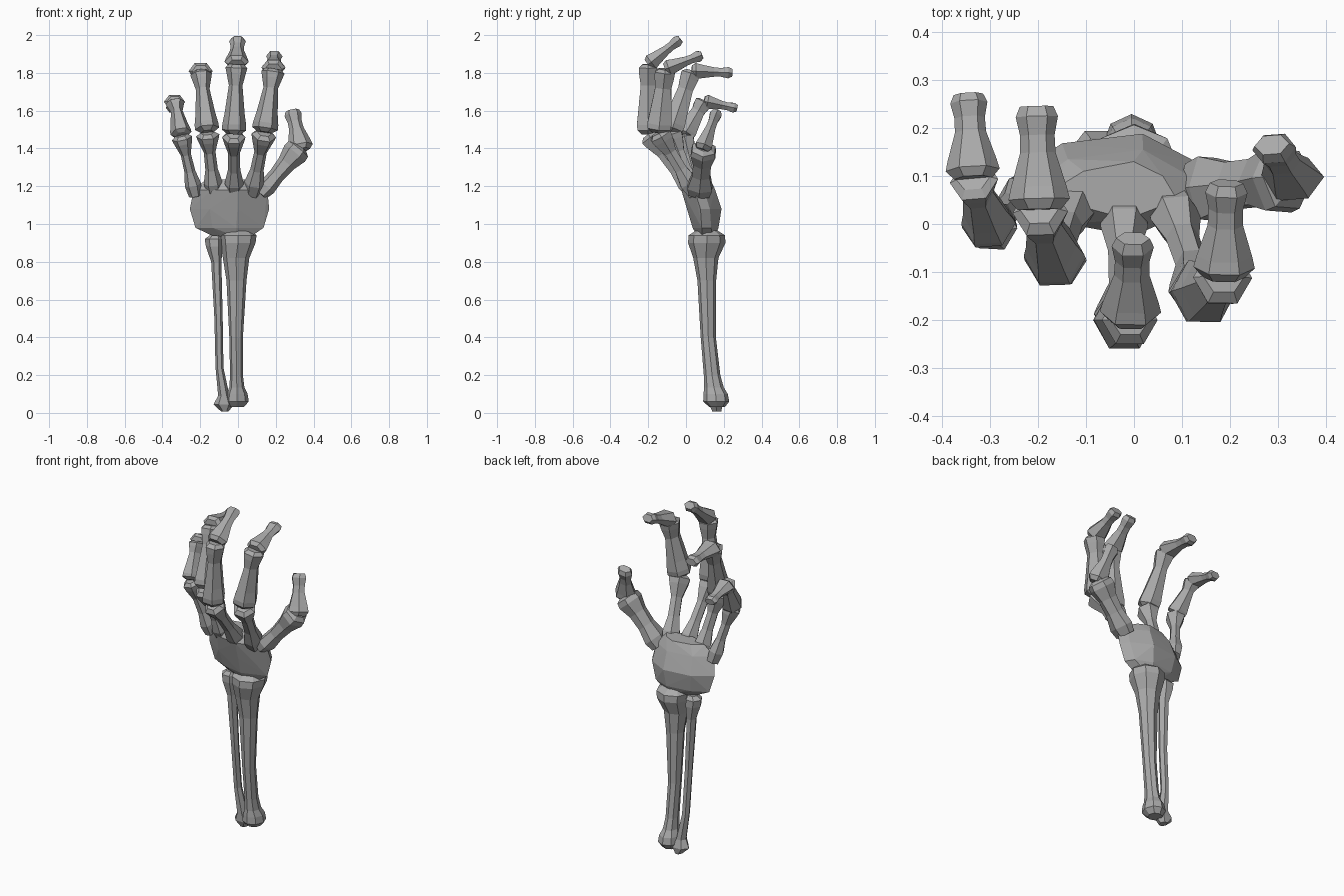
import bpy, bmesh, math
from mathutils import Vector

if "Cube" in bpy.data.objects:
    bpy.data.objects.remove(bpy.data.objects["Cube"])

bone_mat = bpy.data.materials.new("bone_grey")
bone_mat.use_nodes = True
GREY = (0.4, 0.4, 0.4, 1)
bone_mat.diffuse_color = GREY
bone_mat.node_tree.nodes["Principled BSDF"].inputs["Base Color"].default_value = GREY


def finish(name, bm):
    bmesh.ops.recalc_face_normals(bm, faces=bm.faces)
    mesh = bpy.data.meshes.new(name)
    bm.to_mesh(mesh)
    bm.free()
    mesh.materials.append(bone_mat)
    bpy.context.collection.objects.link(bpy.data.objects.new(name, mesh))


def loft(name, rings, side, front, sides=6):
    """Skin a row of (centre, half width, half depth) rings and cap both ends."""
    bm = bmesh.new()
    loops = []
    for centre, w, d in rings:
        loop = []
        for i in range(sides):
            a = math.tau * i / sides
            p = Vector(centre) + side * (w * math.cos(a)) + front * (d * 1.15 * math.sin(a))
            loop.append(bm.verts.new(p))
        loops.append(loop)
    for lo, hi in zip(loops, loops[1:]):
        for i in range(sides):
            j = (i + 1) % sides
            bm.faces.new((lo[i], lo[j], hi[j], hi[i]))
    bm.faces.new(loops[0])
    bm.faces.new(loops[-1])
    finish(name, bm)


# Bone shapes: (position along the bone, half width, half depth)
SHAPES = {
    "metacarpal": [(0, .04, .035), (.18, .05, .045), (.4, .033, .03), (.68, .031, .03),
                   (.87, .054, .05), (.95, .062, .054), (1, .038, .035)],
    "proximal": [(0, .035, .035), (.06, .064, .057), (.14, .063, .06), (.3, .053, .054),
                 (.7, .036, .04), (.86, .05, .048), (.95, .058, .05), (1, .04, .03)],
    "distal": [(0, .045, .03), (.1, .064, .043), (.22, .058, .037), (.55, .037, .025),
               (.72, .036, .023), (.9, .044, .03), (1, .035, .02)],
    "thumb": [(0, .035, .055), (.15, .048, .066), (.4, .042, .048), (.65, .05, .048),
              (.86, .07, .066), (.95, .066, .06), (1, .04, .035)],
}


def bone(name, shape, a, b, scale=1.0):
    a, b = Vector(a), Vector(b)
    axis = (b - a).normalized()
    front = Vector((1, 0, 0)).cross(axis).normalized()
    side = axis.cross(front)
    loft(name, [(a.lerp(b, t), w * scale, d * scale) for t, w, d in SHAPES[shape]], side, front)


# Fingers: size, then base, knuckle, middle joint and tip
FINGERS = {
    "little": (.88, (-.225, .07, 1.15), (-.3, -.01, 1.47), (-.335, .095, 1.65), (-.345, .27, 1.612)),
    "ring": (1, (-.125, .05, 1.16), (-.162, -.08, 1.485), (-.197, .03, 1.81), (-.203, .245, 1.8)),
    "middle": (1, (-.02, .04, 1.16), (-.022, -.2, 1.475), (-.008, -.2, 1.845), (-.002, -.03, 1.98)),
    "index": (1.07, (.075, .05, 1.16), (.14, -.145, 1.485), (.187, -.11, 1.82), (.193, .085, 1.895)),
}
for finger, (size, base, knuckle, joint, tip) in FINGERS.items():
    bone(finger + "_metacarpal", "metacarpal", base, knuckle, size)
    bone(finger + "_proximal", "proximal", knuckle, joint, size)
    bone(finger + "_distal", "distal", joint, tip, min(size, 1))

# Thumb
bone("thumb_metacarpal", "thumb", (.12, .07, 1.155), (.33, .095, 1.41))
bone("thumb_distal", "distal", (.335, .085, 1.39), (.287, .165, 1.6), 1.05)

# Palm: faceted wrist block built as a hull of (z, left x, right x, front y, back y) layers
bm = bmesh.new()
for z, x0, x1, y0, y1 in [(.935, -.13, .07, .06, .15), (.98, -.225, .135, .035, .172),
                          (1.08, -.255, .165, .005, .188), (1.18, -.235, .155, -.025, .155),
                          (1.235, -.17, .09, .01, .13)]:
    ym, xm, w = (y0 + y1) / 2, (x0 + x1) / 2, (x1 - x0) / 4
    for p in [(x0, ym), (xm - w, y0 + .025), (xm + w * .4, y0), (x1, ym - .02),
              (x1 - .03, ym + .03), (xm + w * .6, y1), (xm - w, y1 - .02)]:
        bm.verts.new((p[0], p[1], z))
bmesh.ops.convex_hull(bm, input=bm.verts)
bmesh.ops.delete(bm, geom=[v for v in bm.verts if not v.link_faces], context="VERTS")
finish("palm", bm)

# Forearm bones
X, Y = Vector((1, 0, 0)), Vector((0, 1, 0))
loft("radius", [((-.01, .165, .03), .04, .035), ((-.005, .16, .06), .062, .06),
                ((-.005, .157, .1), .056, .056), ((-.006, .148, .135), .04, .045),
                ((-.008, .138, .2), .034, .038), ((-.01, .118, .4), .036, .035),
                ((-.008, .11, .7), .053, .043), ((-.01, .105, .82), .07, .058),
                ((0, .11, .9), .093, .086), ((0, .11, .94), .098, .084),
                ((0, .11, .965), .07, .05)], X, Y, 8)
loft("ulna", [((-.07, .163, .008), .02, .024), ((-.075, .158, .045), .055, .036),
              ((-.075, .15, .09), .03, .028), ((-.098, .14, .24), .021, .022),
              ((-.103, .12, .5), .022, .022), ((-.115, .11, .8), .027, .028),
              ((-.125, .108, .88), .045, .042), ((-.128, .108, .92), .048, .042),
              ((-.12, .108, .94), .03, .025)], X, Y)
